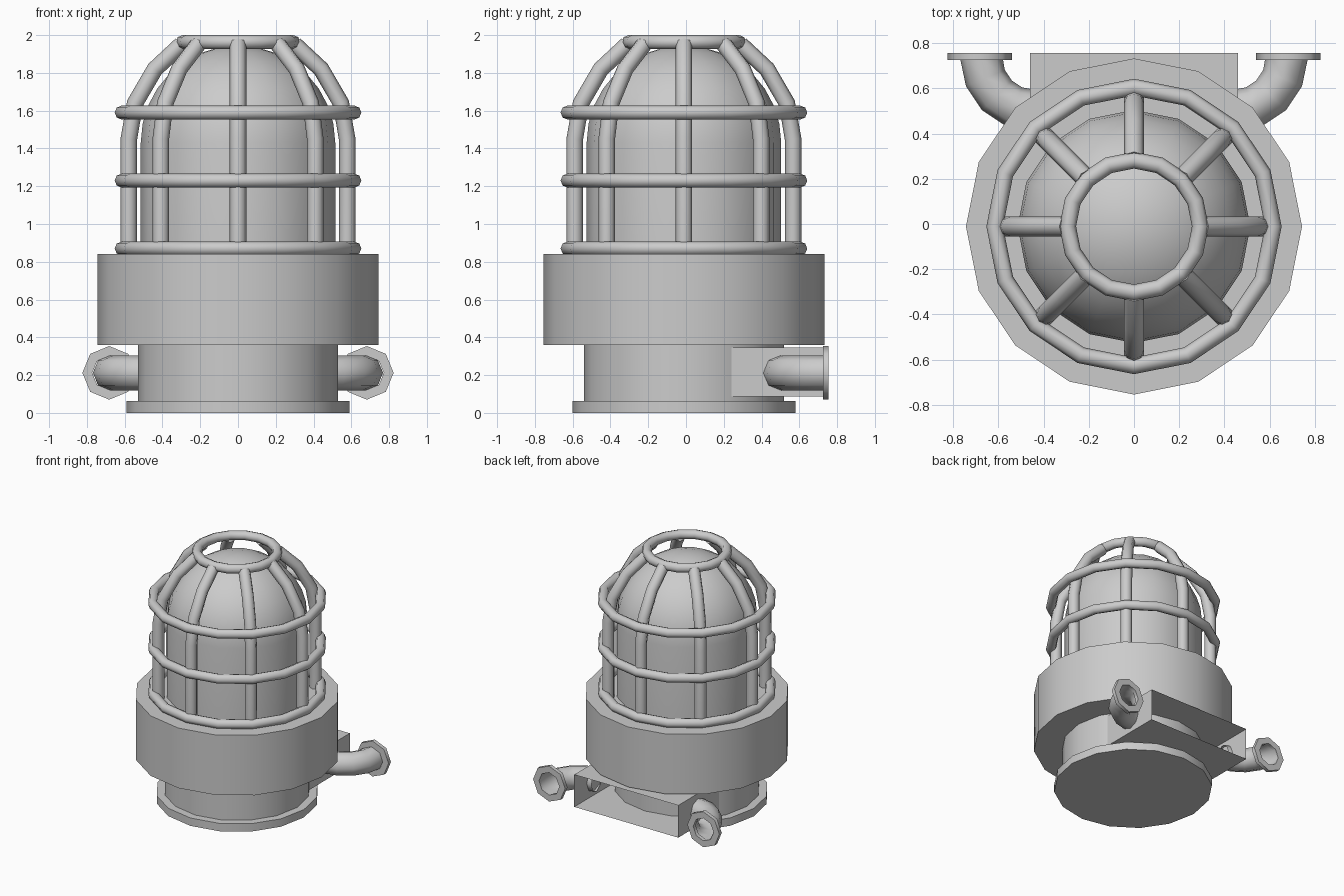
import bpy
import bmesh
from math import cos, sin, pi, radians

cube = bpy.data.objects.get("Cube")
if cube:
    bpy.data.objects.remove(cube)

YC = -0.011      # axis of the round body
SIDES = 16

grey = bpy.data.materials.new("plain_grey")
grey.use_nodes = True
COLOUR = (0.6, 0.6, 0.6, 1)
grey.diffuse_color = COLOUR
grey.node_tree.nodes["Principled BSDF"].inputs["Base Color"].default_value = COLOUR


def finish(ob, name, smooth=True):
    ob.name = name
    ob.data.materials.clear()
    ob.data.materials.append(grey)
    bpy.ops.object.select_all(action='DESELECT')
    ob.select_set(True)
    bpy.context.view_layer.objects.active = ob
    if smooth:
        bpy.ops.object.shade_smooth_by_angle(angle=radians(50))
    return ob


def from_bmesh(bm, name, smooth=True):
    me = bpy.data.meshes.new(name)
    bm.to_mesh(me)
    bm.free()
    ob = bpy.data.objects.new(name, me)
    bpy.context.collection.objects.link(ob)
    return finish(ob, name, smooth)


def lathe(name, profile, sides=SIDES, closed=False):
    """Spin (radius, z) points around the z axis."""
    bm = bmesh.new()
    vs = [bm.verts.new((r, 0, z)) for r, z in profile]
    pairs = list(zip(vs, vs[1:])) + ([(vs[-1], vs[0])] if closed else [])
    edges = [bm.edges.new(p) for p in pairs]
    bmesh.ops.spin(bm, geom=vs + edges, cent=(0, 0, 0), axis=(0, 0, 1),
                   angle=2 * pi, steps=sides)
    bmesh.ops.remove_doubles(bm, verts=bm.verts, dist=1e-4)
    bmesh.ops.recalc_face_normals(bm, faces=bm.faces)
    ob = from_bmesh(bm, name)
    ob.location.y = YC
    return ob


def tube(name, path, radius, caps):
    cu = bpy.data.curves.new(name, 'CURVE')
    cu.dimensions = '3D'
    cu.bevel_depth = radius
    cu.bevel_resolution = 2
    cu.use_fill_caps = caps
    sp = cu.splines.new('POLY')
    sp.points.add(len(path) - 1)
    for p, co in zip(sp.points, path):
        p.co = (*co, 1)
    ob = bpy.data.objects.new(name, cu)
    bpy.context.collection.objects.link(ob)
    bpy.ops.object.select_all(action='DESELECT')
    ob.select_set(True)
    bpy.context.view_layer.objects.active = ob
    bpy.ops.object.convert(target='MESH')
    return finish(bpy.context.object, name)


def hoop(name, z, major, minor):
    bpy.ops.mesh.primitive_torus_add(major_segments=SIDES, minor_segments=8,
                                     major_radius=major, minor_radius=minor,
                                     location=(0, YC, z))
    finish(bpy.context.object, name)


# Round body
def drum(name, r, z0, z1):
    lathe(name, [(0, z0), (r, z0), (r, z1), (0, z1)])


drum("foot", 0.591, 0, 0.063)
drum("base_body", 0.53, 0.05, 0.37)
drum("collar", 0.743, 0.36, 0.84)

# Lamp dome
R, ZD = 0.515, 1.43
arc = [(R * cos(i * pi / 16), ZD + R * sin(i * pi / 16)) for i in range(8)]
lathe("lamp_dome", [(R, 0.82)] + arc + [(0, ZD + R)])

# Guard cage
for i, z in enumerate((0.87, 1.23, 1.59)):
    hoop(f"cage_hoop_{i + 1}", z, 0.616, 0.037)
hoop("cage_top_ring", 1.963, 0.293, 0.037)
bar = [(0.578, 0.83), (0.578, 1.45), (0.545, 1.64), (0.44, 1.82), (0.3, 1.95)]
for i in range(8):
    a = i * pi / 4
    tube(f"cage_bar_{i + 1}",
         [(r * cos(a), YC + r * sin(a), z) for r, z in bar], 0.044, True)

# Junction box, open at the back
bm = bmesh.new()
bmesh.ops.create_cube(bm, size=1)
for v in bm.verts:
    v.co.x *= 0.92
    v.co.y = 0.755 if v.co.y > 0 else 0.24
    v.co.z = 0.345 if v.co.z > 0 else 0.087
back = [f for f in bm.faces if f.normal.y > 0.9]
bmesh.ops.delete(bm, geom=back, context='FACES_ONLY')
from_bmesh(bm, "junction_box", smooth=False)

# Conduit elbows with flanges
ZP, BEND = 0.212, 0.235
for side, s in (("left", 1), ("right", -1)):
    elbow = [(s * (0.44 + BEND * cos(a)), 0.735 - BEND * sin(a), ZP)
             for a in (i * pi / 8 for i in range(5))]
    start = (elbow[0][0], 0.75, ZP)
    tube(f"{side}_conduit", [start] + elbow, 0.093, False)
    flange = lathe(f"{side}_flange",
                   [(0.09, 0), (0.142, 0), (0.142, 0.03), (0.09, 0.03)],
                   sides=8, closed=True)
    flange.rotation_euler.x = -pi / 2
    flange.location = (s * 0.682, 0.725, ZP)
